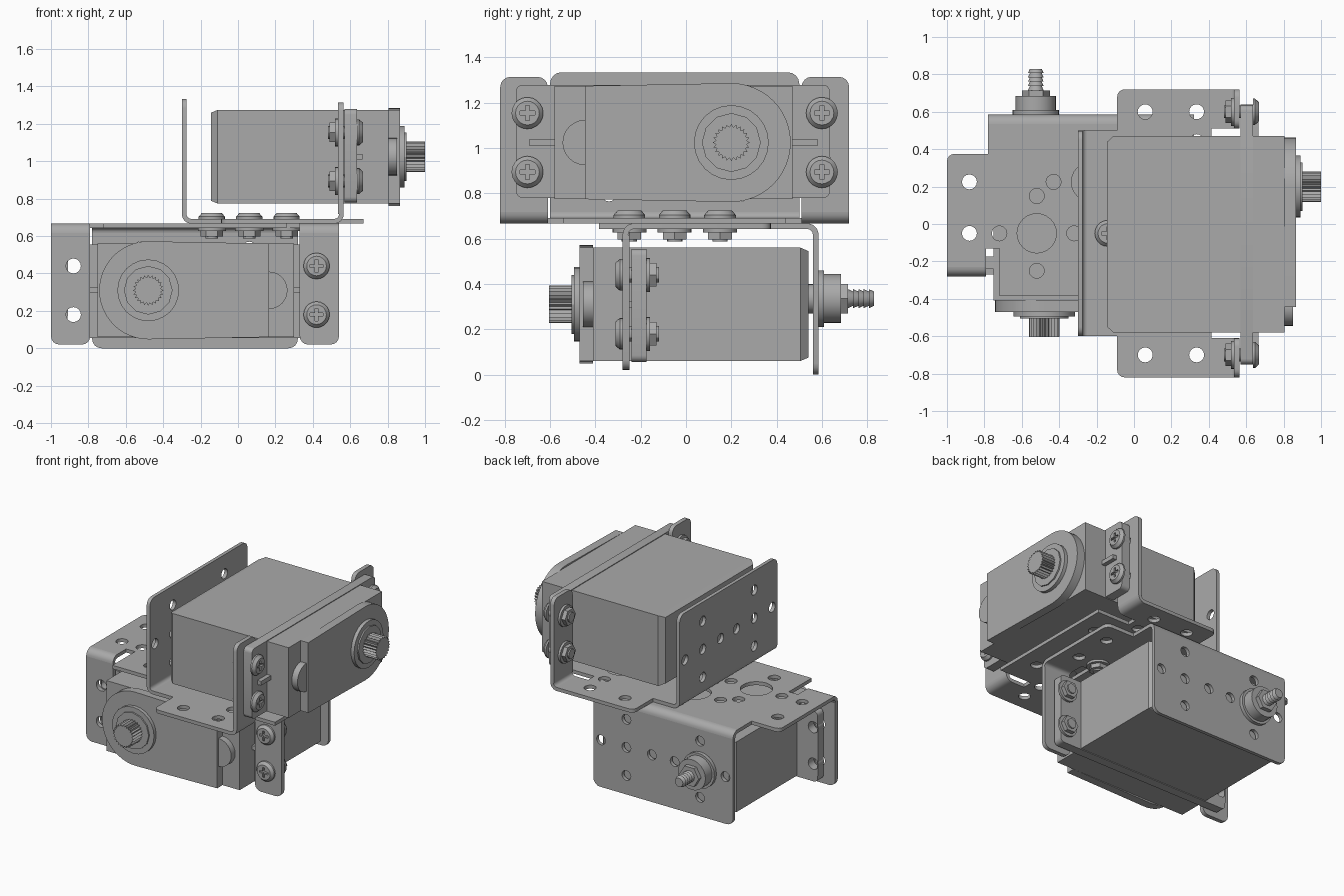
import bpy
import bmesh
from math import pi, cos, sin, radians
from mathutils import Matrix

if "Cube" in bpy.data.objects:
    bpy.data.objects.remove(bpy.data.objects["Cube"])

grey = bpy.data.materials.new("plain grey")
grey.use_nodes = True
grey.diffuse_color = (0.4, 0.4, 0.4, 1)
grey.node_tree.nodes["Principled BSDF"].inputs["Base Color"].default_value = grey.diffuse_color

# Extrusion directions: UP runs along z, FRONT along -y, BACK along +y, SIDE along x
UP = Matrix()
FRONT = Matrix.Rotation(pi / 2, 4, "X")
SIDE = Matrix(((0, 0, 1, 0), (1, 0, 0, 0), (0, 1, 0, 0), (0, 0, 0, 1)))
BACK = Matrix(((1, 0, 0, 0), (0, 0, 1, 0), (0, 1, 0, 0), (0, 0, 0, 1)))
parts = []


def arc(cx, cy, r, a0, a1, n):
    angles = [radians(a0 + (a1 - a0) * i / n) for i in range(n + 1)]
    return [(cx + r * cos(a), cy + r * sin(a)) for a in angles]


def circle(cx, cy, r, n=24):
    return arc(cx, cy, r, 0, 360, n)[:-1]


def rect(x0, x1, y0, y1, low=0.0, high=0.0):
    """Rectangle with separate corner radii at its low and high edges."""
    pts = []
    for x, y, sx, sy, r, a in ((x0, y0, 1, 1, low, 180), (x1, y0, -1, 1, low, 270),
                               (x1, y1, -1, -1, high, 0), (x0, y1, 1, -1, high, 90)):
        pts += arc(x + sx * r, y + sy * r, r, a, a + 90, 4) if r else [(x, y)]
    return pts


def cross(cx, cy, r, w):
    pts = [(r, -w), (r, w), (w, w), (w, r), (-w, r), (-w, w),
           (-r, w), (-r, -w), (-w, -w), (-w, -r), (w, -r), (w, -w)]
    return [(cx + x, cy + y) for x, y in pts]


def solid(name, outline, lo, hi, axis, frame, holes=(), taper=1.0):
    """Extrude an outline with holes from lo to hi along an axis; taper scales the far end."""
    curve = bpy.data.curves.new(name, "CURVE")
    curve.dimensions, curve.fill_mode = "2D", "BOTH"
    curve.extrude = (hi - lo) / 2
    for loop in [outline, *holes]:
        spline = curve.splines.new("POLY")
        spline.points.add(len(loop) - 1)
        for p, (x, y) in zip(spline.points, loop):
            p.co = (x, y, 0, 1)
        spline.use_cyclic_u = True
    temp = bpy.data.objects.new(name, curve)
    bpy.context.collection.objects.link(temp)
    graph = bpy.context.evaluated_depsgraph_get()
    mesh = bpy.data.meshes.new_from_object(temp.evaluated_get(graph))
    bpy.data.objects.remove(temp)
    xs, ys = [p[0] for p in outline], [p[1] for p in outline]
    cx, cy = (min(xs) + max(xs)) / 2, (min(ys) + max(ys)) / 2
    bm = bmesh.new()
    bm.from_mesh(mesh)
    bmesh.ops.remove_doubles(bm, verts=bm.verts, dist=0.00005)
    for v in bm.verts:
        if v.co.z > 0:
            v.co.x = cx + (v.co.x - cx) * taper
            v.co.y = cy + (v.co.y - cy) * taper
        v.co.z += (lo + hi) / 2
    bmesh.ops.recalc_face_normals(bm, faces=bm.faces)
    bm.to_mesh(mesh)
    bm.free()
    mesh.materials.clear()
    mesh.materials.append(grey)
    obj = bpy.data.objects.new(name, mesh)
    obj.matrix_world = frame @ axis
    bpy.context.collection.objects.link(obj)
    parts.append(obj)


def thread(name, x, y, r, lo, hi, axis, frame, turns):
    step = (hi - lo) / turns
    for i in range(turns):
        solid(name, circle(x, y, r, 12), lo + i * step, lo + (i + 1) * step, axis, frame, taper=0.75)


def bolt(name, x, y, head, nut, axis, frame):
    """Cross-head bolt with washer and hex nut; head and nut are the clamped surfaces."""
    solid(name + "_head_base", circle(x, y, 0.07, 20), head, head + 0.012, axis, frame)
    solid(name + "_head", circle(x, y, 0.07, 20), head + 0.012, head + 0.032, axis, frame,
          [cross(x, y, 0.045, 0.011)], 0.75)
    solid(name + "_shank", circle(x, y, 0.034, 12), nut - 0.055, head, axis, frame)
    solid(name + "_washer", circle(x, y, 0.075, 20), nut - 0.016, nut, axis, frame)
    solid(name + "_nut", circle(x, y, 0.06, 6), nut - 0.045, nut - 0.016, axis, frame)


def ring_of_holes(x, y, r=0.04):
    return [circle(x + dx, y + dy, r, 16) for dx, dy in ((0.2, 0), (-0.2, 0), (0, 0.2), (0, -0.2))]


T, TOP, BEND = 0.025, 0.667, 0.05
MID, SHAFT_X, SHAFT_Z = -0.23, -0.48, 0.31
WINGS = (("right", -1.0, -0.79, -0.88), ("left", 0.33, 0.54, 0.42))
HOLE_Z = (0.18, 0.44)


def bend(name, y, sign, x0, x1, frame):
    cy, cz = y - sign * BEND, TOP - BEND
    a = (0, 90) if sign > 0 else (180, 90)
    pts = arc(cy, cz, BEND, *a, 6) + arc(cy, cz, BEND - T, *a[::-1], 6)
    solid(name, pts, x0, x1, SIDE, frame)


def bracket(p, f):
    # Base sheet with tongue, wings and hole rings
    half = [(0.49, -0.385), (0.49, -0.13), (0.56, -0.13), (0.56, -0.23), (0.77, -0.23)]
    half += arc(0.73, 0.335, 0.04, 0, 90, 4) + [(0.55, 0.375), (0.55, 0.535)]
    outline = [(MID + x, y) for x, y in half] + [(MID - x, y) for x, y in reversed(half)]
    holes = []
    for x, y in ((-0.52, -0.05), (0.06, -0.05), (MID, 0.225)):
        holes += [circle(x, y, 0.105)] + ring_of_holes(x, y)
    holes += [circle(x, y, 0.04, 16) for *_, x in WINGS for y in (-0.05, 0.225)]
    solid(p + "base_sheet", outline, TOP - T, TOP, UP, f, holes)
    # Back flange
    holes = []
    for x in (-0.52, 0.06):
        holes += [circle(x, 0.335, 0.035, 16)] + ring_of_holes(x, 0.335, 0.035)
    solid(p + "back_flange", rect(-0.78, 0.32, 0, TOP - BEND, 0.05), 0.585 - T, 0.585, BACK, f, holes)
    bend(p + "back_bend", 0.585, 1, -0.78, 0.32, f)
    # Mounting ears
    for side, x0, x1, hx in WINGS:
        solid(p + side + "_ear", rect(x0, x1, 0.02, TOP - BEND, 0.045), 0.25, 0.28, FRONT, f,
              [circle(hx, z, 0.04, 16) for z in HOLE_Z])
        bend(p + side + "_ear_bend", -0.28, -1, x0, x1, f)


def motor(p, f):
    # Case with chamfered back
    box = rect(-0.75, 0.30, 0.06, 0.56)
    solid(p + "case", box, -0.505, 0.41, FRONT, f)
    solid(p + "case_back", box, 0.505, 0.54, BACK, f, taper=0.94)
    # Mounting lugs and ribs
    solid(p + "lugs", rect(-0.915, 0.47, 0.055, 0.555, 0.03, 0.03), 0.175, 0.24, FRONT, f,
          [circle(x, z, 0.04, 16) for *_, x in WINGS for z in HOLE_Z])
    for x0, x1 in ((-0.86, -0.75), (0.30, 0.41)):
        solid(p + "lug_rib", rect(x0, x1, 0.295, 0.325), 0.24, 0.27, FRONT, f)
    # Gear lid, collar and splined shaft
    lid = [(0.165, SHAFT_Z - 0.25), (0.165, SHAFT_Z + 0.25)]
    lid += arc(SHAFT_X, SHAFT_Z, 0.262, 90, 270, 24)
    solid(p + "gear_lid", lid, 0.41, 0.47, FRONT, f)
    solid(p + "lid_boss", circle(0.165, SHAFT_Z, 0.1), 0.41, 0.455, FRONT, f)
    solid(p + "shaft_collar", circle(SHAFT_X, SHAFT_Z, 0.165), 0.47, 0.495, FRONT, f)
    solid(p + "shaft_seal", circle(SHAFT_X, SHAFT_Z, 0.13, 12), 0.495, 0.505, FRONT, f)
    spline = [(SHAFT_X + r * cos(a), SHAFT_Z + r * sin(a))
              for a, r in ((i * pi / 24, (0.082, 0.068)[i % 2]) for i in range(48))]
    solid(p + "output_shaft", spline, 0.50, 0.605, FRONT, f)


# The upper unit is the lower one turned over and rotated a quarter turn
lower = Matrix()
upper = Matrix(((0, -1, 0, 0.285), (-1, 0, 0, -0.28), (0, 0, -1, 2 * TOP), (0, 0, 0, 1)))
for prefix, frame, shift in (("lower_", lower, 0), ("upper_", upper, -0.11)):
    bracket(prefix, frame)
    motor(prefix, frame @ Matrix.Translation((0, shift, 0)))

# Bolts holding the motors
for z in HOLE_Z:
    bolt("lower_motor_bolt", 0.42, z, 0.28, 0.175, FRONT, lower)
    for x in (-0.88, 0.42):
        bolt("upper_motor_bolt", x, z, 0.35, 0.25, FRONT, upper)

# Bolts joining the two brackets
for dx, dy in ((0.2, 0), (-0.2, 0), (0, 0.2), (0, -0.2)):
    bolt("joining_bolt", 0.06 + dx, -0.05 + dy, TOP + T, TOP - T, UP, lower)

# Pivot bearing on the lower back flange
PX, PZ = -0.525, 0.335
solid("pivot_bolt_head", circle(PX, PZ, 0.065, 20), 0.535, 0.56, BACK, lower)
solid("pivot_flange", circle(PX, PZ, 0.125), 0.585, 0.61, BACK, lower)
solid("pivot_bearing", circle(PX, PZ, 0.108), 0.61, 0.685, BACK, lower)
solid("pivot_nut", circle(PX, PZ, 0.075, 6), 0.685, 0.715, BACK, lower)
thread("pivot_thread", PX, PZ, 0.042, 0.715, 0.83, BACK, lower, 5)

bpy.ops.object.select_all(action="DESELECT")
for obj in parts:
    obj.select_set(True)
bpy.context.view_layer.objects.active = parts[0]
bpy.ops.object.shade_smooth_by_angle(angle=radians(30))
